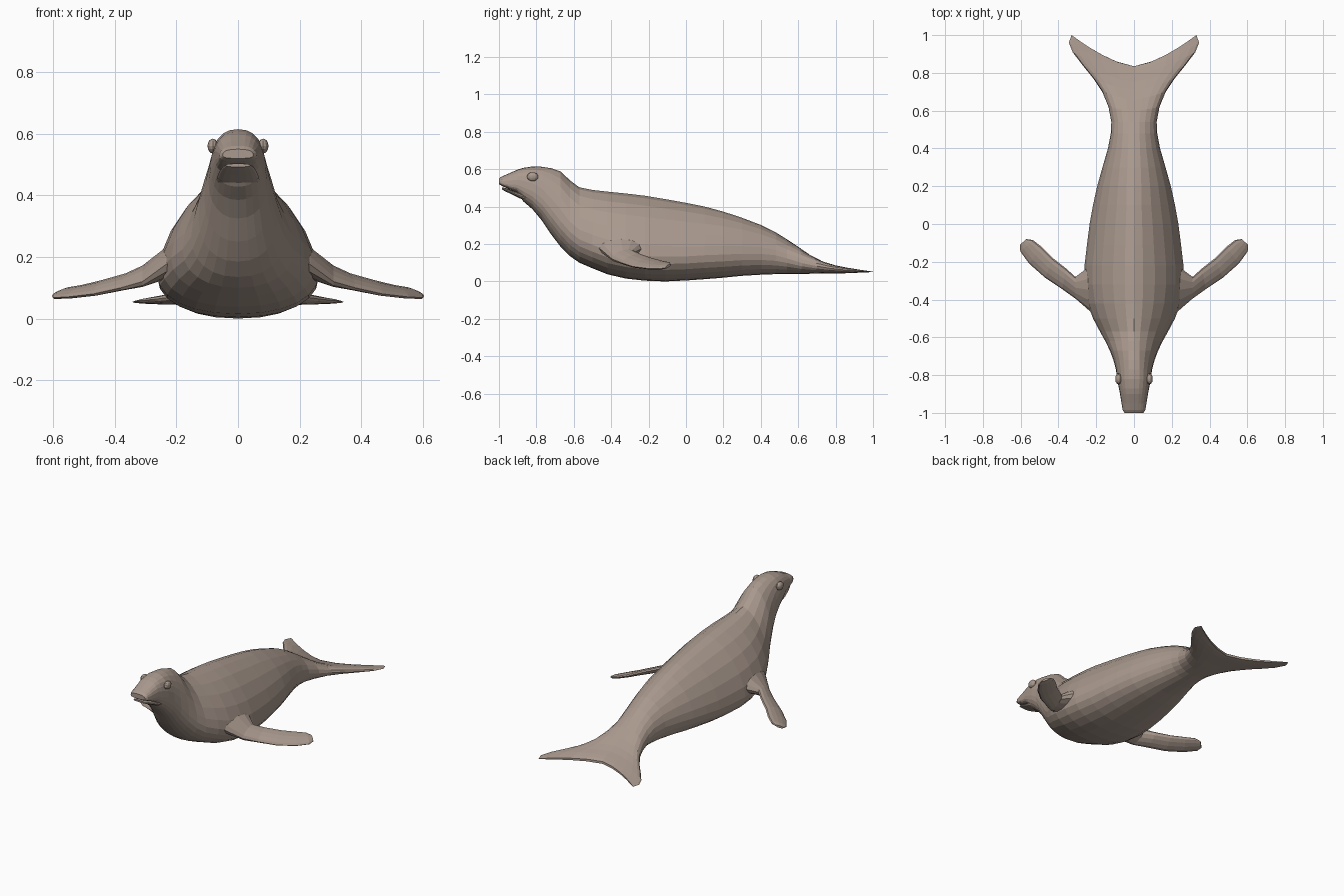
import bpy, bmesh, math
from mathutils import Vector

hide = bpy.data.materials.new("taupe hide")
hide.diffuse_color = (0.40, 0.32, 0.27, 1)


def loft(name, rings):
    """Skin a list of equal-length point rings, closing both ends with strips."""
    bm = bmesh.new()
    rows = [[bm.verts.new(p) for p in r] for r in rings]
    n = len(rows[0])
    for a, b in zip(rows, rows[1:]):
        for i in range(n):
            j = (i + 1) % n
            bm.faces.new((a[i], a[j], b[j], b[i]))
    for r in (rows[0], rows[-1]):
        for i in range(n // 2):
            quad = (r[i], r[i + 1], r[n - i - 1], r[(n - i) % n])
            bm.faces.new(list(dict.fromkeys(quad)))
    bmesh.ops.recalc_face_normals(bm, faces=bm.faces)
    me = bpy.data.meshes.new(name)
    bm.to_mesh(me)
    bm.free()
    me.materials.append(hide)
    ob = bpy.data.objects.new(name, me)
    bpy.context.collection.objects.link(ob)
    return ob


def section(y, bot, top, w, f, up=2.0, low=2.2, sweep=0.0, n=24):
    """Egg-shaped cross-section, widest at fraction f of its height;
    sweep pushes the sides back along y."""
    zc = bot + (top - bot) * f
    pts = []
    for i in range(n):
        a = 2 * math.pi * i / n
        c, s = math.cos(a), math.sin(a)
        e = 2 / (up if s > 0 else low)
        x = math.copysign(abs(c) ** e, c) if abs(c) > 1e-6 else 0
        z = math.copysign(abs(s) ** e, s) if abs(s) > 1e-6 else 0
        h = top - zc if s > 0 else zc - bot
        pts.append((x * w, y + sweep * abs(x) ** 1.5, zc + z * h))
    return pts


# Body from snout to tail root: y, bottom, top, half width, widest height
BODY = [
    (-1.0, .52, .55, .05, .35), (-.985, .511, .561, .06, .3),
    (-.95, .495, .576, .066, .3), (-.90, .472, .598, .074, .35),
    (-.87, .428, .607, .08, .42), (-.82, .385, .615, .089, .42),
    (-.77, .325, .613, .096, .42), (-.72, .25, .605, .109, .38),
    (-.67, .185, .588, .128, .34), (-.62, .135, .54, .152, .32),
    (-.57, .10, .503, .18, .31), (-.50, .07, .489, .217, .30),
    (-.42, .038, .48, .247, .29), (-.32, .015, .47, .262, .29),
    (-.22, .004, .458, .262, .29), (-.11, .0, .44, .249, .30),
    (0, .005, .42, .235, .31), (.10, .012, .40, .217, .33),
    (.20, .02, .373, .195, .35), (.30, .03, .34, .167, .38),
    (.40, .036, .302, .138, .42), (.48, .039, .262, .123, .45),
    (.54, .04, .225, .12, .45)]
rings = []
for y, b, t, w, f in BODY:
    # full round head, tapering to a peaked back, then round again at the tail
    if y < -.6:
        up = 2.5 - .9 * max(0, min(1, (y + .85) / .25))
    else:
        up = 1.6 + .3 * max(0, min(1, (y - .1) / .4))
    rings.append(section(y, b, t, w, f, up, 2.8 if y < -.89 else 2.2))

# Tail flukes: centre y, bottom, top, half width, sweep of the outer edge
for y, b, t, w, s in [
        (.60, .04, .185, .135, .02), (.66, .041, .142, .168, .04),
        (.71, .042, .112, .215, .06), (.755, .042, .093, .272, .085),
        (.795, .042, .08, .325, .115), (.82, .043, .07, .345, .14),
        (.835, .046, .06, .33, .165)]:
    rings.append(section(y, b, t, w, .4, 2.0, 2.2, s))
loft("body", rings)

# Lower jaw, leaving a narrow mouth gap under the snout
loft("lower_jaw", [section(*r, .5, 2.6, 2.2, n=16) for r in [
    (-.985, .492, .503, .04), (-.965, .481, .5, .052),
    (-.93, .465, .486, .061), (-.89, .445, .474, .068), (-.85, .43, .465, .07)]])

# Front flippers: leading edge, trailing edge, thickness
FLIPPER = [
    ((.15, -.53, .21), (.17, -.20, .20), .14), ((.235, -.46, .175), (.25, -.235, .175), .10),
    ((.31, -.395, .12), (.31, -.28, .155), .06), ((.38, -.345, .10), (.36, -.235, .138), .042),
    ((.47, -.285, .08), (.43, -.18, .12), .036), ((.555, -.21, .07), (.49, -.12, .105), .03),
    ((.602, -.145, .068), (.535, -.085, .098), .026), ((.604, -.11, .073), (.57, -.08, .09), .014)]
for side, label in ((1, "right"), (-1, "left")):
    rows = []
    for lead, trail, th in FLIPPER:
        a, b = Vector(lead), Vector(trail)
        row = []
        for i in range(12):
            t = 2 * math.pi * i / 12
            p = (a + b) / 2 + (a - b) / 2 * math.cos(t)
            p.z += th / 2 * math.sin(t)
            p.x *= side
            row.append(p)
        rows.append(row)
    loft("front_flipper_" + label, rows)

    # Eyes
    bpy.ops.mesh.primitive_uv_sphere_add(segments=12, ring_count=8, radius=1,
                                         location=(side * .082, -.82, .56))
    eye = bpy.context.object
    eye.name = "eye_" + label
    eye.scale = (.017, .03, .024)
    eye.data.materials.append(hide)
